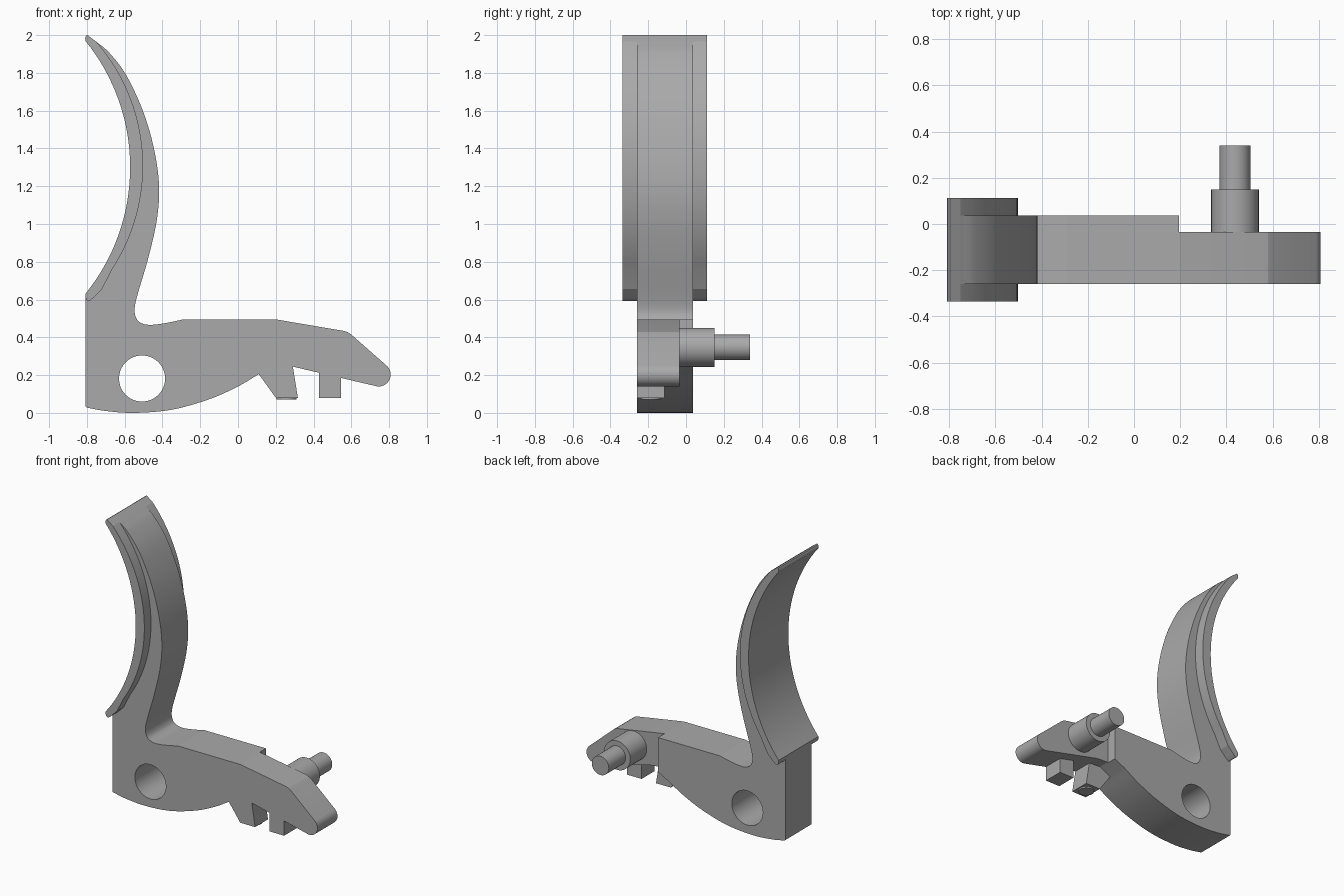
import bpy, bmesh, math
from mathutils import Vector

cube = bpy.data.objects.get("Cube")
if cube:
    bpy.data.objects.remove(cube, do_unlink=True)

grey = bpy.data.materials.new("plain grey")
grey.use_nodes = True
colour = (0.4, 0.4, 0.4, 1)
grey.diffuse_color = colour
grey.node_tree.nodes["Principled BSDF"].inputs["Base Color"].default_value = colour


def spline(points, steps=6):
    """Smooth curve through the points."""
    p = [Vector(q) for q in points]
    p = [2 * p[0] - p[1]] + p + [2 * p[-1] - p[-2]]
    out = []
    for a, b, c, d in zip(p, p[1:], p[2:], p[3:]):
        for i in range(steps):
            t = i / steps
            out.append(0.5 * (2 * b + (c - a) * t + (2 * a - 5 * b + 4 * c - d) * t * t
                              + (3 * b - a - 3 * c + d) * t ** 3))
    return out + [p[-2]]


def arc(cx, cz, r, start, end, steps=32):
    """Circular arc, angles in degrees."""
    angles = [math.radians(start + (end - start) * i / steps) for i in range(steps + 1)]
    return [Vector((cx + r * math.cos(a), cz + r * math.sin(a))) for a in angles]


def bulge(x_end, z_low, z_high, x_apex):
    """Arc rising from z_low to z_high and bulging right to x_apex."""
    half, sag = (z_high - z_low) / 2, x_apex - x_end
    r = (half * half + sag * sag) / (2 * sag)
    turn = math.degrees(math.asin(half / r))
    return arc(x_apex - r, (z_low + z_high) / 2, r, -turn, turn)


def plate(name, outline, y0, y1):
    """Extrude an x-z outline from y0 to y1."""
    bm = bmesh.new()
    face = bm.faces.new([bm.verts.new((q[0], y0, q[1])) for q in outline])
    new = bmesh.ops.extrude_face_region(bm, geom=[face])["geom"]
    bmesh.ops.translate(bm, vec=(0, y1 - y0, 0),
                        verts=[v for v in new if isinstance(v, bmesh.types.BMVert)])
    bmesh.ops.recalc_face_normals(bm, faces=bm.faces)
    mesh = bpy.data.meshes.new(name)
    bm.to_mesh(mesh)
    bm.free()
    mesh.materials.append(grey)
    ob = bpy.data.objects.new(name, mesh)
    bpy.context.collection.objects.link(ob)
    return ob


def rod(name, x, z, r, y0, y1):
    return plate(name, arc(x, z, r, 0, 360, 64)[:-1], y0, y1)


def select(ob):
    bpy.ops.object.select_all(action="DESELECT")
    ob.select_set(True)
    bpy.context.view_layer.objects.active = ob


def cut(ob, cutter):
    select(ob)
    mod = ob.modifiers.new("cut", "BOOLEAN")
    mod.operation, mod.solver, mod.object = "DIFFERENCE", "EXACT", cutter
    bpy.ops.object.modifier_apply(modifier=mod.name)
    bpy.data.objects.remove(cutter, do_unlink=True)


FRONT, BACK, STEP = -0.26, 0.036, -0.035

# Lever body: outer curve of the blade, neck fillet, arm, nose, underside
outer = spline([(-0.75, 1.965), (-0.68, 1.905), (-0.59, 1.785), (-0.5, 1.59), (-0.443, 1.39),
                (-0.418, 1.2), (-0.43, 1.02), (-0.475, 0.82), (-0.525, 0.65), (-0.545, 0.57),
                (-0.545, 0.52), (-0.523, 0.482), (-0.47, 0.466), (-0.38, 0.476), (-0.29, 0.495)])
arm = [(0.2, 0.495), (0.56, 0.434), (0.58, 0.428), (0.597, 0.417)]
nose = arc(0.745, 0.203, 0.063, 50, -104, 28)
arm_under = [(0.29, 0.245), (0.2, 0.25)]
belly = spline([(0.11, 0.205), (0.0, 0.14), (-0.15, 0.073), (-0.35, 0.017), (-0.55, 0.0),
                (-0.7, 0.01), (-0.8, 0.028)])
spine = [(-0.808, 0.034), (-0.808, 0.61)]
inside = bulge(-0.78, 0.615, 1.96, -0.53)
body = plate("lever_body", outer + arm + nose + arm_under + belly + spine + inside, FRONT, BACK)
cut(body, rod("hole_cutter", -0.508, 0.182, 0.122, -1, 1))
cut(body, plate("step_cutter", [(0.195, -1), (2, -1), (2, 1), (0.195, 1)], STEP, 1))

# Wide curved finger plate along the inside of the blade
inner_face = bulge(-0.808, 0.63, 1.97, -0.571)
outer_face = bulge(-0.75, 0.65, 1.965, -0.503)
outer_face = [q for q in outer_face if q.y > 0.75]
low_edge = spline([(-0.808, 0.61), (-0.797, 0.595), (-0.78, 0.597), (-0.72, 0.655)])
tip = [(-0.797, 2.0), (-0.805, 1.996), (-0.809, 1.985)]
finger_plate = plate("finger_plate", low_edge + outer_face + tip + inner_face[::-1],
                     -0.335, 0.112)

# Two teeth under the arm, the first with a low round pad
teeth = {"slanted_tooth": [(0.11, 0.205), (0.2, 0.08), (0.317, 0.08), (0.288, 0.26), (0.2, 0.27)],
         "square_tooth": [(0.43, 0.25), (0.43, 0.08), (0.545, 0.08), (0.545, 0.25)]}
parts = [body, finger_plate]
parts += [plate(name, outline, FRONT, -0.115) for name, outline in teeth.items()]
pad = rod("tooth_pad", 0, 0, 0.052, 0, 0.02)
pad.rotation_euler.x = math.pi / 2
pad.location = (0.257, -0.187, 0.07)
parts.append(pad)

# Stepped pivot pin behind the arm
parts.append(rod("pin_collar", 0.437, 0.347, 0.103, STEP - 0.02, 0.15))
parts.append(rod("pin_tip", 0.437, 0.347, 0.067, 0.14, 0.34))

for ob in parts:
    select(ob)
    bpy.ops.object.shade_smooth_by_angle(angle=math.radians(8.5))
